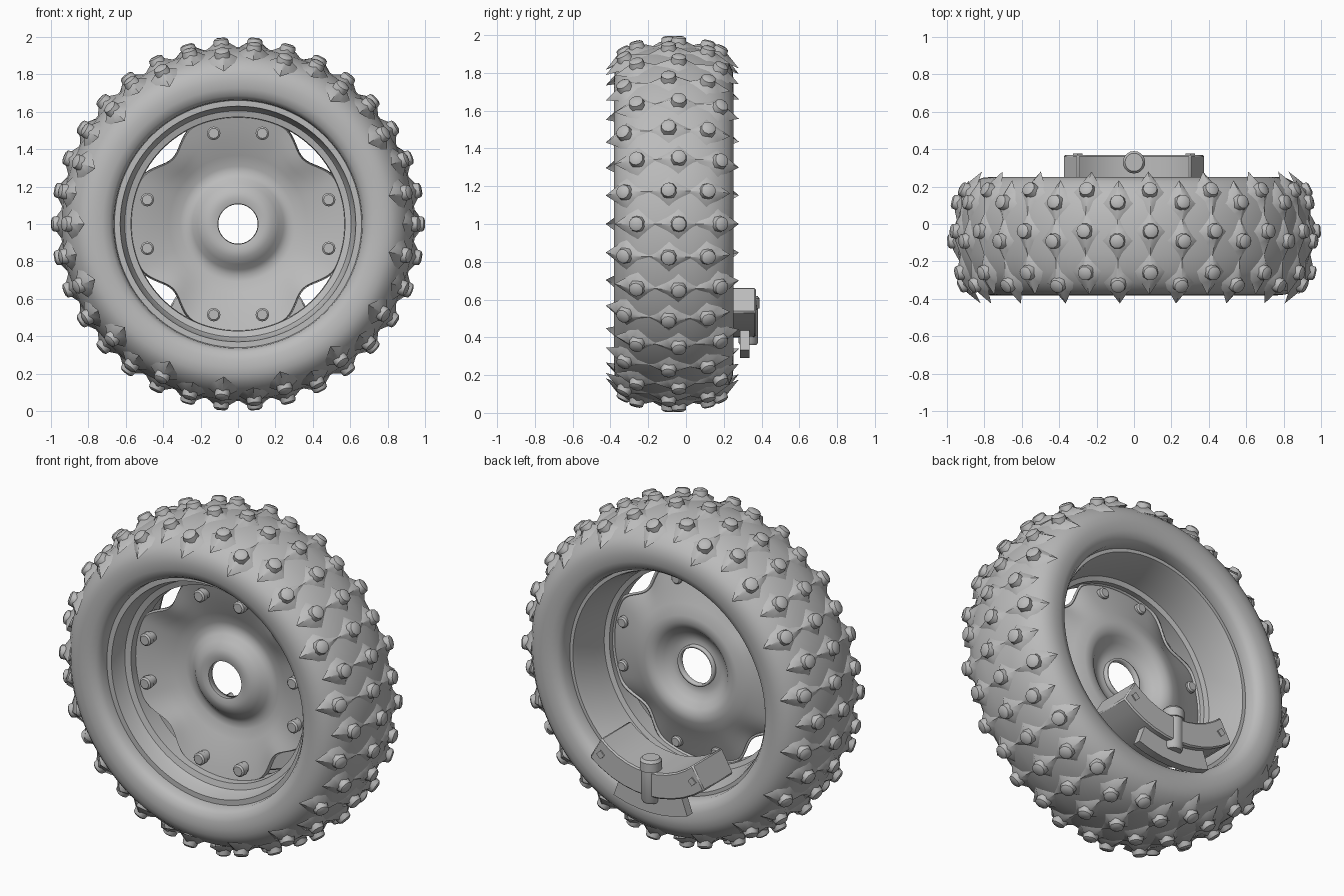
import bpy, bmesh, math
from mathutils import Vector, Matrix

if "Cube" in bpy.data.objects:
    bpy.data.objects.remove(bpy.data.objects["Cube"])

grey = bpy.data.materials.new("plain_grey")
grey.diffuse_color = (0.5, 0.5, 0.5, 1)
grey.use_nodes = True
grey.node_tree.nodes["Principled BSDF"].inputs["Base Color"].default_value = grey.diffuse_color
YC = -0.065          # middle of the tyre width
CENTRE = Vector((0, 0, 1))


def finish(name, bm, angle=35):
    bmesh.ops.recalc_face_normals(bm, faces=bm.faces)
    me = bpy.data.meshes.new(name)
    bm.to_mesh(me)
    bm.free()
    me.materials.append(grey)
    me.shade_smooth()
    me.set_sharp_from_angle(angle=math.radians(angle))
    ob = bpy.data.objects.new(name, me)
    bpy.context.collection.objects.link(ob)
    return ob


def polar(r, a, y):
    return Vector((r * math.cos(a), y, 1 + r * math.sin(a)))


def skin(bm, rings, closed_profile=False):
    """Join a list of equal closed vertex rings with quads."""
    n = len(rings[0])
    for k in range(len(rings) if closed_profile else len(rings) - 1):
        a, b = rings[k], rings[(k + 1) % len(rings)]
        for i in range(n):
            j = (i + 1) % n
            bm.faces.new((a[i], a[j], b[j], b[i]))


def lathe(name, profile, seg=96, angle=35):
    bm = bmesh.new()
    rings = [[bm.verts.new(polar(r, math.tau * i / seg, y)) for i in range(seg)]
             for r, y in profile]
    skin(bm, rings, True)
    return finish(name, bm, angle)


# tyre carcass: half section (radius, offset from middle), mirrored
half = [(0.66, 0.22), (0.665, 0.27), (0.685, 0.298), (0.725, 0.313), (0.77, 0.316),
        (0.81, 0.312), (0.85, 0.292), (0.89, 0.25), (0.92, 0.19), (0.94, 0.10)]
section = ([(r, YC - d) for r, d in half] + [(0.947, YC)]
           + [(r, YC + d) for r, d in reversed(half)])
lathe("tyre", section, angle=50)


def tread_point(d):
    """Radius and outward tilt of the tyre surface at offset d."""
    pts = list(reversed(half[6:]))
    pts = [(0.947, 0.0)] + pts
    for (r0, d0), (r1, d1) in zip(pts, pts[1:]):
        if abs(d) <= d1:
            t = (abs(d) - d0) / (d1 - d0)
            return r0 + t * (r1 - r0), math.copysign(math.atan2(r0 - r1, d1 - d0), d)


# tread knobs: staggered rows, each a round stud on a low pointed foot
COUNT = 34
rows = {0: (-0.19, 0.025, 0.235), 1: (-0.25, -0.025, 0.175)}
studs, feet = bmesh.new(), bmesh.new()
for i in range(COUNT):
    a = math.tau * i / COUNT
    for d in rows[i % 2]:
        r, tilt = tread_point(d)
        pos = polar(r, a, YC + d)
        radial = Vector((math.cos(a), 0, math.sin(a)))
        tang = Vector((-math.sin(a), 0, math.cos(a)))
        normal = radial * math.cos(tilt) + Vector((0, math.sin(tilt), 0))
        normal.normalize()
        side = normal.cross(tang).normalized()
        # stud
        rings = []
        for rad, h in ((0.05, -0.02), (0.043, 0.02), (0.038, 0.045), (0.024, 0.053)):
            rings.append([studs.verts.new(pos + normal * h + rad * (
                tang * math.cos(math.tau * k / 10) + side * math.sin(math.tau * k / 10)))
                for k in range(10)])
        skin(studs, rings)
        studs.faces.new(rings[-1])
        # pointed foot
        rings = []
        for sx, sy, h in ((0.095, 0.13, -0.014), (0.04, 0.045, 0.026)):
            rings.append([feet.verts.new(pos + normal * h + tang * (u * sx) + side * (v * sy))
                          for u, v in ((1, 0), (0.45, 0.5), (0, 1), (-0.45, 0.5),
                                       (-1, 0), (-0.45, -0.5), (0, -1), (0.45, -0.5))])
        skin(feet, rings)
        feet.faces.new(rings[-1])
finish("tread_knobs", studs, 40)
finish("tread_knob_feet", feet, 60)

# stepped rim barrel
lathe("rim", [(0.68, -0.29), (0.63, -0.29), (0.618, -0.23), (0.605, -0.20), (0.572, -0.19),
              (0.568, -0.09), (0.595, -0.08), (0.605, 0.0), (0.63, 0.12), (0.64, 0.15),
              (0.69, 0.15), (0.69, -0.28)], angle=25)


# dished wheel disc with four edge openings and a raised hub
def disc_edge(a):
    off = abs((math.degrees(a) % 90) - 45)
    return 0.575 - (0.042 * (1 + math.cos(math.pi * off / 22)) if off < 22 else 0)


bm = bmesh.new()
SEG = 144
inner = [(0.112, -0.09), (0.113, -0.118), (0.14, -0.124), (0.175, -0.116), (0.21, -0.092),
         (0.24, -0.062), (0.27, -0.045), (0.31, -0.047), (0.37, -0.072)]
outer = [(0.4, -0.105), (0.75, -0.128), (0.96, -0.142), (1.0, -0.125)]
rings = [[bm.verts.new(polar(r, math.tau * i / SEG, y)) for i in range(SEG)] for r, y in inner]
for t, y in outer:
    rings.append([bm.verts.new(polar(0.37 + t * (disc_edge(math.tau * i / SEG) - 0.37),
                                     math.tau * i / SEG, y)) for i in range(SEG)])
skin(bm, rings)
disc = finish("wheel_disc", bm, 40)
solid = disc.modifiers.new("thickness", 'SOLIDIFY')
solid.thickness = 0.014
solid.offset = 0


def rod(bm, start, end, profile, sides=16):
    """Round rod from start to end; profile is (fraction, radius)."""
    axis = end - start
    rot = axis.to_track_quat('Z', 'Y')
    rings = [[bm.verts.new(start + axis * t + rot @ Vector((
        rad * math.cos(math.tau * k / sides), rad * math.sin(math.tau * k / sides), 0)))
        for k in range(sides)] for t, rad in profile]
    skin(bm, rings)
    bm.faces.new(rings[0])
    bm.faces.new(rings[-1])


# disc bolts in four pairs
bm = bmesh.new()
for q in range(4):
    for s in (-1, 1):
        a = q * math.pi / 2 + s * math.radians(15)
        rod(bm, polar(0.502, a, -0.085), polar(0.502, a, -0.188),
            ((0, 0.024), (0.08, 0.032), (0.6, 0.032), (0.6, 0.036), (0.92, 0.036), (1, 0.027)))
finish("disc_bolts", bm)


def arc_block(name, r0, r1, y0, y1, spread0, spread1, steps):
    """Curved block around the lower side of the wheel axis."""
    bm = bmesh.new()
    rings = []
    for k in range(steps + 1):
        t = 2 * k / steps - 1
        a0 = -math.pi / 2 + t * math.radians(spread0)
        a1 = -math.pi / 2 + t * math.radians(spread1)
        rings.append([bm.verts.new(p) for p in (polar(r0, a0, y0), polar(r1, a1, y0),
                                                polar(r1, a1, y1), polar(r0, a0, y1))])
    skin(bm, rings)
    bm.faces.new(rings[0])
    bm.faces.new(rings[-1])
    return finish(name, bm, 30)


# clamp shoe, its lower plate and the clamping pin
shoe = arc_block("clamp_shoe", 0.45, 0.60, 0.09, 0.37, 42, 39, 10)
bev = shoe.modifiers.new("edge", 'BEVEL')
bev.width = 0.008
bev.limit_method = 'ANGLE'
arc_block("clamp_plate", 0.59, 0.71, 0.285, 0.335, 20, 20, 6)
bm = bmesh.new()
rod(bm, Vector((0, 0.33, 0.36)), Vector((0, 0.33, 0.62)),
    ((0, 0.044), (0.05, 0.052), (0.74, 0.052), (0.74, 0.06), (0.94, 0.06), (1, 0.048)), 20)
finish("clamp_pin", bm)

# small diamond plates near the shoe ends
bm = bmesh.new()
for s in (-1, 1):
    c = polar(0.525, -math.pi / 2 + s * math.radians(35), 0.37)
    rod(bm, c, c + Vector((0, 0.007, 0)), ((0, 0.026), (1, 0.026)), 4)
finish("shoe_diamonds", bm)
